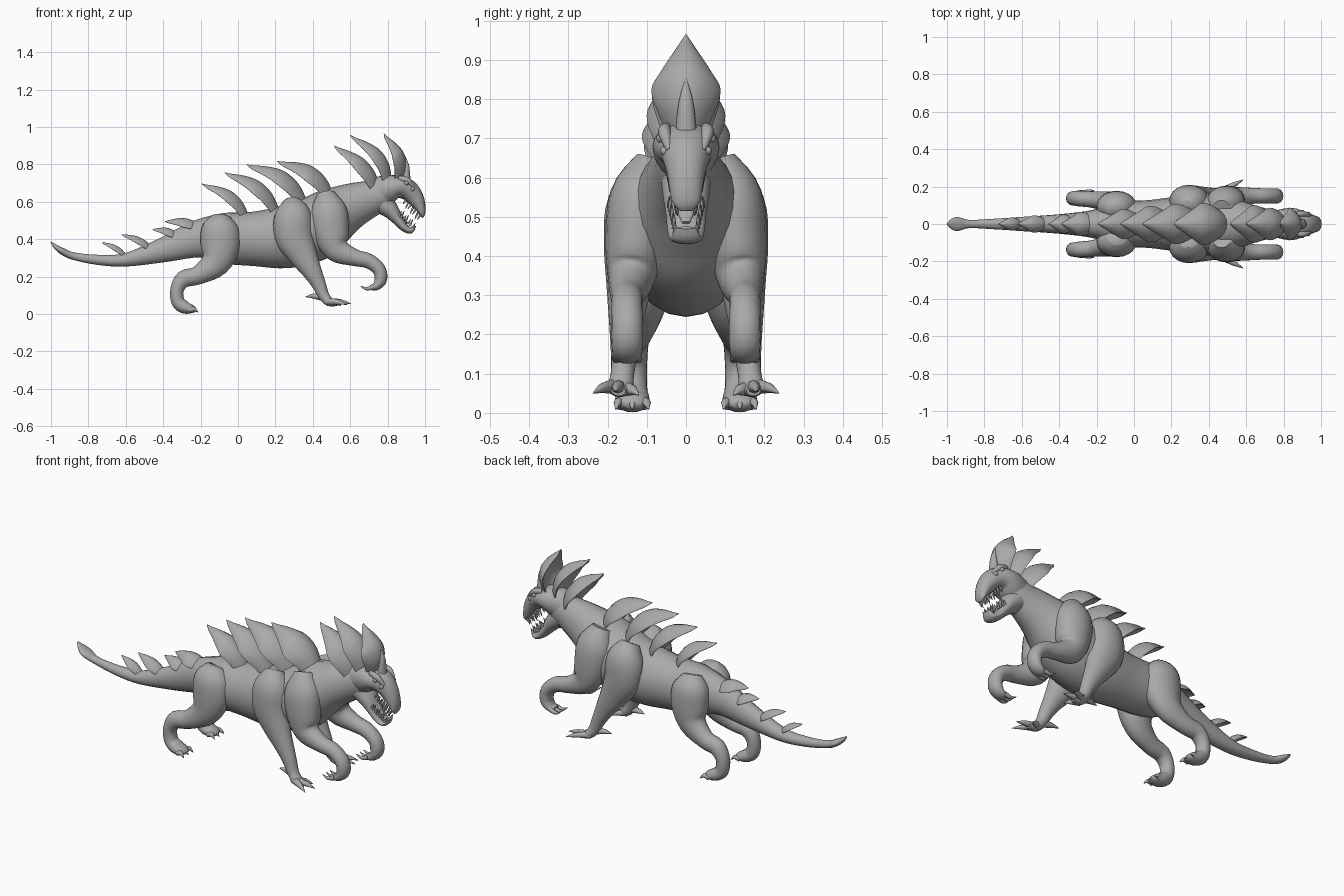
import bpy
import bmesh
from math import sin, cos, pi
from mathutils import Vector

if "Cube" in bpy.data.objects:
    bpy.data.objects.remove(bpy.data.objects["Cube"], do_unlink=True)

grey = bpy.data.materials.new("stone_grey")
grey.use_nodes = True
COLOUR = (0.4, 0.4, 0.4, 1)
grey.diffuse_color = COLOUR
grey.node_tree.nodes["Principled BSDF"].inputs["Base Color"].default_value = COLOUR


def finish(name, bm, mirror):
    """Turn a bmesh into a smooth object, optionally mirrored across y."""
    bmesh.ops.recalc_face_normals(bm, faces=bm.faces)
    mesh = bpy.data.meshes.new(name)
    bm.to_mesh(mesh)
    bm.free()
    mesh.materials.append(grey)
    obj = bpy.data.objects.new(name, mesh)
    bpy.context.collection.objects.link(obj)
    if mirror:
        mod = obj.modifiers.new("mirror", 'MIRROR')
        mod.use_axis = (False, True, False)
        mod.use_mirror_merge = False
    bpy.ops.object.select_all(action='DESELECT')
    obj.select_set(True)
    bpy.context.view_layer.objects.active = obj
    bpy.ops.object.shade_smooth_by_angle(angle=pi / 3)
    return obj


def spline(rows, steps):
    """Smooth curve through rows of numbers."""
    rows = [Vector(r) for r in rows]
    out = []
    for i in range(len(rows) - 1):
        a, b = rows[max(i - 1, 0)], rows[i]
        c, d = rows[i + 1], rows[min(i + 2, len(rows) - 1)]
        for s in range(steps):
            t = s / steps
            out.append(0.5 * (2 * b + (c - a) * t + (2 * a - 5 * b + 4 * c - d) * t * t
                              + (3 * b - a - 3 * c + d) * t ** 3))
    return out + [rows[-1]]


def loft(bm, rows, cup=0.0, segs=20, steps=4):
    """Skin oval rings along a path; rows are x, y, z, side radius, depth radius."""
    pts = spline(rows, steps)
    rings = []
    for i, p in enumerate(pts):
        tangent = (pts[min(i + 1, len(pts) - 1)] - pts[max(i - 1, 0)])
        tangent = Vector(tangent[:3]).normalized()
        depth = tangent.cross(Vector((0, 1, 0))).normalized()
        side = depth.cross(tangent)
        wide, thick = max(p[3], .001), max(p[4], .001)
        ring = []
        for k in range(segs):
            c, s = cos(2 * pi * k / segs), sin(2 * pi * k / segs)
            bend = cup * wide * c * c
            ring.append(bm.verts.new(Vector(p[:3]) + side * wide * c + depth * (thick * s + bend)))
        rings.append(ring)
    for a, b in zip(rings, rings[1:]):
        for k in range(segs):
            n = (k + 1) % segs
            bm.faces.new((a[k], a[n], b[n], b[k]))
    bm.faces.new(rings[0])
    bm.faces.new(rings[-1][::-1])


def tube(name, rows, mirror=False):
    bm = bmesh.new()
    loft(bm, rows)
    return finish(name, bm, mirror)


def centred(rows):
    return [(x, 0, z, w, d) for x, z, w, d in rows]


def plate(name, base, tip, width, bow):
    """Cupped leaf blade that arches forward and tapers to a point."""
    base, tip = Vector((base[0], 0, base[1])), Vector((tip[0], 0, tip[1]))
    along = tip - base
    up = Vector((0, 1, 0)).cross(along).normalized()
    shape = ((0, .6, 0), (.25, .95, .8), (.5, 1, 1), (.72, .65, .65), (.9, .25, .15), (1, .02, 0))
    rows = []
    for t, w, b in shape:
        p = base + along * t + up * bow * b
        rows.append((*p, width * w, .004 + width * .17 * w))
    rows[-1] = (*tip, .001, .001)
    bm = bmesh.new()
    loft(bm, rows, cup=.55)
    finish(name, bm, False)


def spikes(name, pairs, radius, sag=0.0):
    """Small curved claws or teeth, mirrored to both sides."""
    bm = bmesh.new()
    for a, b in pairs:
        a, b = Vector(a), Vector(b)
        mid = a.lerp(b, .55) + Vector((0, 0, sag))
        loft(bm, [(*a, radius, radius), (*mid, radius * .7, radius * .7), (*b, .001, .001)], segs=8)
    finish(name, bm, True)


# Trunk, tail and neck
tube("body_and_tail", centred([
    (-1, .385, .003, .003), (-.975, .36, .028, .012), (-.94, .336, .038, .018),
    (-.88, .31, .022, .02), (-.75, .29, .028, .027), (-.6, .29, .038, .036),
    (-.4, .342, .052, .066), (-.22, .4, .075, .1), (-.08, .405, .12, .135),
    (.08, .402, .128, .145), (.25, .412, .15, .168), (.4, .455, .168, .175),
    (.5, .52, .155, .155), (.6, .575, .115, .125), (.7, .615, .085, .1),
    (.78, .645, .07, .08), (.83, .66, .05, .05)]))

# Head
tube("skull", centred([
    (.72, .64, .06, .08), (.8, .668, .082, .078), (.86, .68, .084, .06),
    (.91, .662, .066, .056), (.95, .617, .05, .045), (.974, .572, .042, .03),
    (.985, .535, .034, .016), (.985, .515, .015, .004)]))
tube("lower_jaw", centred([
    (.75, .61, .065, .07), (.81, .56, .06, .048), (.85, .51, .052, .032),
    (.89, .462, .047, .022), (.925, .447, .04, .016), (.947, .472, .026, .005)]))
tube("tongue", centred([(.83, .58, .025, .015), (.87, .525, .025, .01), (.905, .485, .01, .005)]))
tube("brow_horn", centred([
    (.895, .69, .03, .03), (.9, .75, .024, .02), (.9, .8, .017, .013), (.888, .852, .002, .002)]))
tube("brow_ridges", [(.86, .05, .725, .012, .015), (.905, .055, .715, .016, .016),
                     (.945, .042, .67, .008, .008)], True)

# Two eyes on each side
bm = bmesh.new()
for x, y, z in ((.9, .064, .7), (.932, .054, .668)):
    made = bmesh.ops.create_uvsphere(bm, u_segments=12, v_segments=8, radius=.012)
    bmesh.ops.translate(bm, verts=made["verts"], vec=(x, y, z))
finish("eyes", bm, True)

# Teeth along both jaws
upper, lower = [], []
for i in range(7):
    t = i / 6
    a = Vector((.9, .045, .615)).lerp(Vector((.975, .022, .53)), t)
    upper.append((a, a + Vector((-.018, 0, -.028 - .01 * (i % 2)))))
    b = Vector((.86, .043, .525)).lerp(Vector((.93, .028, .46)), t)
    lower.append((b, b + Vector((.018, 0, .026 + .012 * (i % 2)))))
spikes("upper_teeth", upper, .006)
spikes("lower_teeth", lower, .006)

# Legs, one mirrored pair each
tube("hind_legs", [
    (-.09, .07, .52, .04, .05), (-.095, .09, .46, .078, .1), (-.095, .1, .36, .078, .105),
    (-.125, .115, .27, .06, .078), (-.215, .13, .207, .045, .05), (-.29, .136, .187, .042, .046),
    (-.326, .137, .13, .038, .036), (-.32, .137, .065, .038, .036), (-.285, .137, .036, .044, .034),
    (-.245, .137, .026, .04, .022), (-.225, .137, .02, .02, .01)], True)
tube("middle_legs", [
    (.29, .08, .6, .05, .05), (.295, .115, .53, .085, .1), (.3, .13, .42, .08, .105),
    (.345, .145, .32, .058, .078), (.39, .152, .24, .045, .055), (.432, .157, .16, .035, .038),
    (.458, .162, .1, .03, .03), (.49, .168, .065, .032, .024), (.53, .172, .055, .018, .012)], True)
tube("front_legs", [
    (.47, .08, .64, .05, .05), (.485, .112, .55, .082, .1), (.5, .128, .43, .078, .095),
    (.53, .14, .345, .06, .07), (.62, .15, .303, .044, .046), (.7, .15, .283, .04, .04),
    (.755, .15, .237, .04, .036), (.762, .15, .18, .04, .033), (.735, .15, .147, .036, .022),
    (.705, .15, .143, .025, .012)], True)

# Toes and claws
spikes("hind_claws", [((-.26, .137 + d, .022), (-.212, .137 + d * 1.4, .008))
                      for d in (-.03, 0, .03)], .016, .012)
spikes("middle_toes", [
    ((.47, .175, .068), (.585, .237, .05)), ((.48, .17, .065), (.605, .18, .055)),
    ((.48, .16, .062), (.55, .12, .045)), ((.46, .16, .088), (.36, .145, .092))], .02, .006)
spikes("front_claws", [((.725, .15 + d, .145), (.655, .15 + d * 1.3, .15))
                       for d in (-.025, 0, .025)], .013, -.012)

# Blades of the head crest, back and tail: base, tip, half width, arch
BLADES = {
    "crest_blade": (((.865, .71), (.78, .965), .086, .05),
                    ((.81, .69), (.6, .957), .085, .058),
                    ((.75, .66), (.513, .9), .098, .045)),
    "back_blade": (((.5, .63), (.21, .818), .11, .055),
                   ((.36, .59), (.045, .8), .105, .06),
                   ((.21, .55), (-.072, .757), .095, .052),
                   ((.05, .515), (-.193, .697), .078, .045)),
    "tail_blade": (((-.2, .46), (-.39, .495), .062, .022),
                   ((-.31, .405), (-.457, .453), .05, .02),
                   ((-.46, .345), (-.622, .425), .045, .018),
                   ((-.6, .31), (-.726, .382), .034, .014)),
}
for kind, group in BLADES.items():
    for number, spec in enumerate(group, 1):
        plate(f"{kind}_{number}", *spec)
